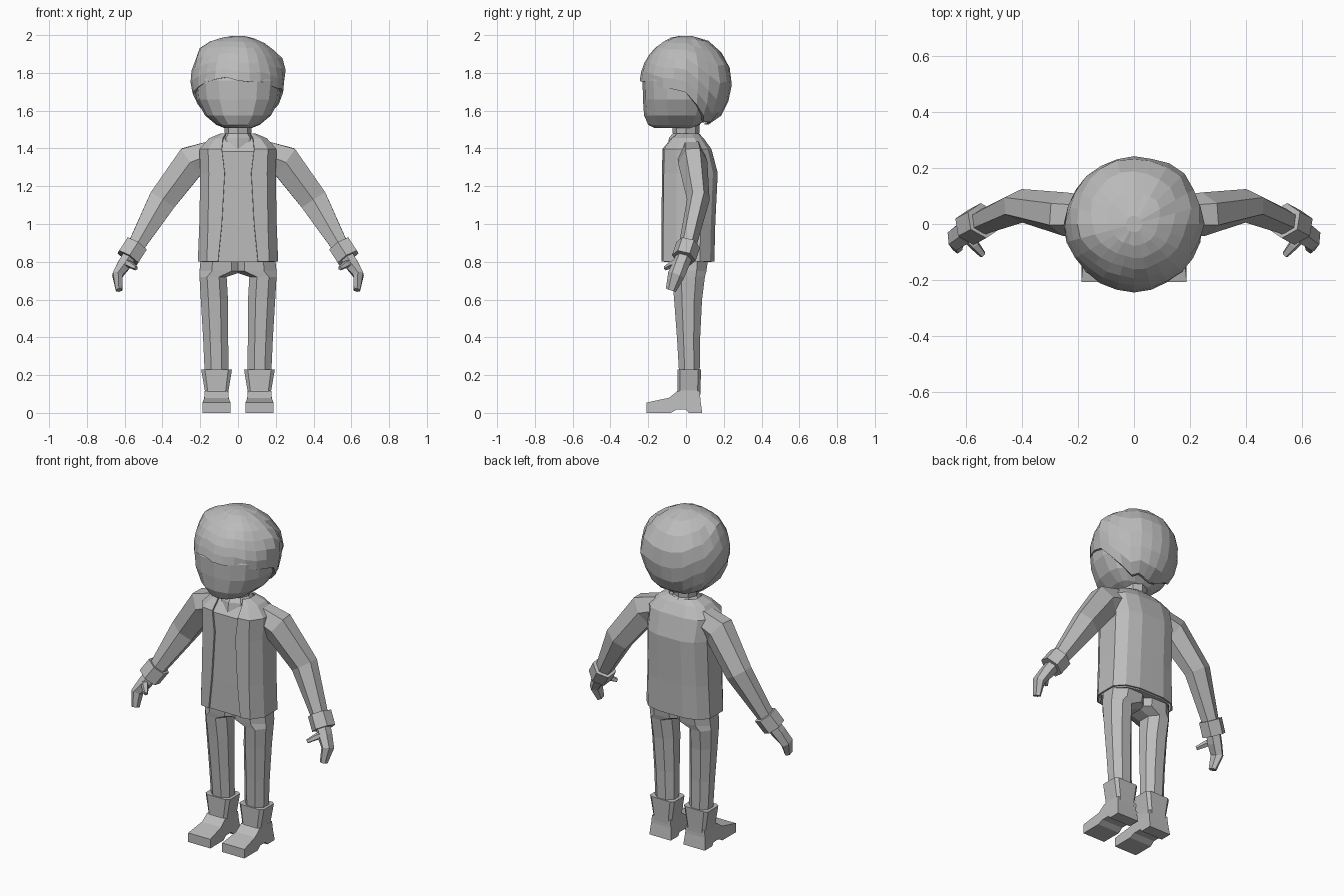
import bpy, bmesh, math, random
from mathutils import Vector

if "Cube" in bpy.data.objects:
    bpy.data.objects.remove(bpy.data.objects["Cube"])

random.seed(4)
grey = bpy.data.materials.new("plain grey")
grey.diffuse_color = (0.5, 0.5, 0.5, 1)
grey.use_nodes = True
grey.node_tree.nodes["Principled BSDF"].inputs["Base Color"].default_value = grey.diffuse_color


def loft(name, rings, closed=True, caps=True, mirror=False):
    """Skin a list of rings (equal point counts) into one mesh object."""
    bm = bmesh.new()
    vs = [[bm.verts.new(p) for p in r] for r in rings]
    n = len(rings[0])
    for r0, r1 in zip(vs, vs[1:]):
        for i in range(n if closed else n - 1):
            j = (i + 1) % n
            bm.faces.new((r0[i], r0[j], r1[j], r1[i]))
    if caps:
        bm.faces.new(vs[0])
        bm.faces.new(vs[-1])
    bmesh.ops.recalc_face_normals(bm, faces=bm.faces)
    me = bpy.data.meshes.new(name)
    bm.to_mesh(me)
    bm.free()
    me.materials.append(grey)
    ob = bpy.data.objects.new(name, me)
    bpy.context.collection.objects.link(ob)
    if mirror:
        m = ob.modifiers.new("mirror", 'MIRROR')
        m.use_mirror_merge = False
    return ob


def tube(name, stations, n=6):
    """Mirrored limb: stations are (centre, half width in front view, half depth)."""
    cs = [Vector(s[0]) for s in stations]
    rings = []
    for k, (c, (_, hw, hd)) in enumerate(zip(cs, stations)):
        t = Vector()
        if k:
            t += (c - cs[k - 1]).normalized()
        if k < len(cs) - 1:
            t += (cs[k + 1] - c).normalized()
        t.normalize()
        a = Vector((0, 1, 0))
        a = (a - t * t.dot(a)).normalized()
        b = t.cross(a)
        rings.append([c + a * hd * math.cos(i * math.tau / n)
                      + b * hw / 0.866 * math.sin(i * math.tau / n) for i in range(n)])
    return loft(name, rings, mirror=True)


def block_ring(z, x0, x1, y0, y1, c=0.28):
    """Rectangle with cut corners."""
    dx, dy = (x1 - x0) * c, (y1 - y0) * c
    return [(x, y, z) for x, y in (
        (x0 + dx, y0), (x1 - dx, y0), (x1, y0 + dy), (x1, y1 - dy),
        (x1 - dx, y1), (x0 + dx, y1), (x0, y1 - dy), (x0, y0 + dy))]


def oval_ring(z, hx, yf, yb, n=16, e=0.85):
    """Rounded ring with a front and a back depth."""
    out = []
    for i in range(n):
        a = i * math.tau / n
        s, c = math.sin(a), math.cos(a)
        x = hx * math.copysign(abs(s) ** e, s)
        d = abs(c) ** e
        out.append((x, yf * d if c > 0 else yb * d, z))
    return out


# Head and neck
loft("head", [oval_ring(*r) for r in (
    (1.507, .07, -.165, .03), (1.525, .115, -.2, .07), (1.575, .175, -.222, .12),
    (1.66, .22, -.228, .16), (1.76, .232, -.23, .19), (1.84, .2, -.2, .18),
    (1.9, .13, -.13, .13))])
loft("neck", [oval_ring(z, r, -r, r, 8, 1) for z, r in
              ((1.40, .1), (1.455, .09), (1.48, .07), (1.56, .075))])

# Hair: shell from the crown down to an uneven hairline
LINE = [(-1.01, 1.768), (-.1, 1.705), (.22, 1.635), (.4, 1.575), (.7, 1.545), (1.01, 1.54)]
BUMPS = [((-.2, -.03, .19), .03), ((.24, .02, .1), .022), ((.18, .2, .02), .02), ((-.24, -.02, .02), .008)]


def hairline(u):
    for (a, za), (b, zb) in zip(LINE, LINE[1:]):
        if u <= b:
            return za + (zb - za) * (u - a) / (b - a)


N, LEVELS = 24, 7
jag = [random.uniform(-.016, .016) for _ in range(N)]
rings = []
for k in range(LEVELS + 2):
    ring = []
    for i in range(N):
        a = i * math.tau / N
        u = -math.cos(a)
        zb = hairline(u) + jag[i]
        end = math.acos(max(-1, min(1, (zb - 1.758) / .24)))
        phi = .12 + (end - .12) * min(k, LEVELS) / LEVELS
        r = .242 * math.sin(phi) ** (1 if phi < math.pi / 2 else .6)
        if k > LEVELS:
            r *= .88
        p = Vector((r * math.sin(a), r * u, .24 * math.cos(phi)))
        push = random.uniform(-.003, .003) if 0 < k <= LEVELS else 0
        for d, h in BUMPS:
            gap = p.angle(Vector(d))
            push += h * math.exp(-(gap / .3) ** 2)
        p += p.normalized() * push
        ring.append(p + Vector((0, 0, 1.758)))
    rings.append(ring)
hair = loft("hair", rings, caps=False)
bm = bmesh.new()
bm.from_mesh(hair.data)
bm.verts.ensure_lookup_table()
bmesh.ops.contextual_create(bm, geom=bm.verts[:N])
bmesh.ops.recalc_face_normals(bm, faces=bm.faces)
bm.to_mesh(hair.data)
bm.free()

# Jacket (open at the front) over a shirt: z, front, back, half width, opening
TORSO = [(.81, -.125, .145, .208, .105), (1.0, -.125, .15, .2, .085),
         (1.27, -.122, .163, .195, .07), (1.395, -.12, .13, .2, .085),
         (1.45, -.075, .09, .15, .08), (1.475, -.045, .065, .09, .065)]


def torso_ring(z, yf, yb, sx, gap, s=1):
    half = [(gap, yf), (max(.78 * sx, gap + .01), yf * .93), (sx, yf * .4), (sx, yb * .5),
            (.78 * sx, yb * .85), (.4 * sx, yb)]
    pts = half + [(0, yb)] + [(-x, y) for x, y in reversed(half)]
    return [(x * s, y * s, z) for x, y in pts]


jacket = loft("jacket", [torso_ring(z - (.008 if z == .81 else 0), *r)
                         for z, *r in TORSO], closed=False, caps=False)
thick = jacket.modifiers.new("thickness", 'SOLIDIFY')
thick.thickness = .01
thick.offset = 0
loft("shirt", [torso_ring(z - .012, *r, s=.93) for z, *r in TORSO])

# Sleeves, cuffs and hands
tube("sleeve", [((.14, .03, 1.37), .07, .07), ((.248, .035, 1.33), .086, .078),
                ((.40, .065, 1.127), .074, .06), ((.56, 0, .85), .04, .045)])
tube("cuff", [((.538, .012, .89), .06, .065), ((.583, -.012, .82), .06, .065)])
tube("hand", [((.57, -.005, .84), .035, .045), ((.603, -.028, .785), .035, .045),
              ((.638, -.052, .73), .027, .045), ((.63, -.08, .65), .017, .028)])
tube("thumb", [((.605, -.03, .80), .02, .025), ((.57, -.075, .785), .016, .02),
               ((.54, -.11, .765), .01, .013)], 5)

# Trousers
loft("trouser_leg", [block_ring(*r) for r in (
    (.18, .05, .175, -.035, .072), (.40, .052, .185, -.048, .075),
    (.60, .053, .197, -.063, .085), (.72, .06, .204, -.073, .1),
    (.75, -.03, .204, -.077, .108), (.84, -.03, .195, -.085, .12))], mirror=True)

# Boots: flared shaft and a foot extruded sideways from its side profile
loft("boot_shaft", [block_ring(*r, c=.12) for r in (
    (.08, .05, .175, -.05, .075), (.12, .05, .176, -.046, .076),
    (.23, .032, .195, -.046, .08))], mirror=True)
FOOT = [(-.208, 0, .074), (-.208, .055, .074), (-.09, .08, .064), (-.045, .115, .062),
        (.074, .115, .062), (.076, .07, .066), (.086, 0, .072), (.015, 0, .072),
        (0, .018, .07), (-.05, .018, .07), (-.08, 0, .074)]
loft("boot_foot", [[(.114 + s * w, y, z) for y, z, w in FOOT] for s in (-1, 1)], mirror=True)
